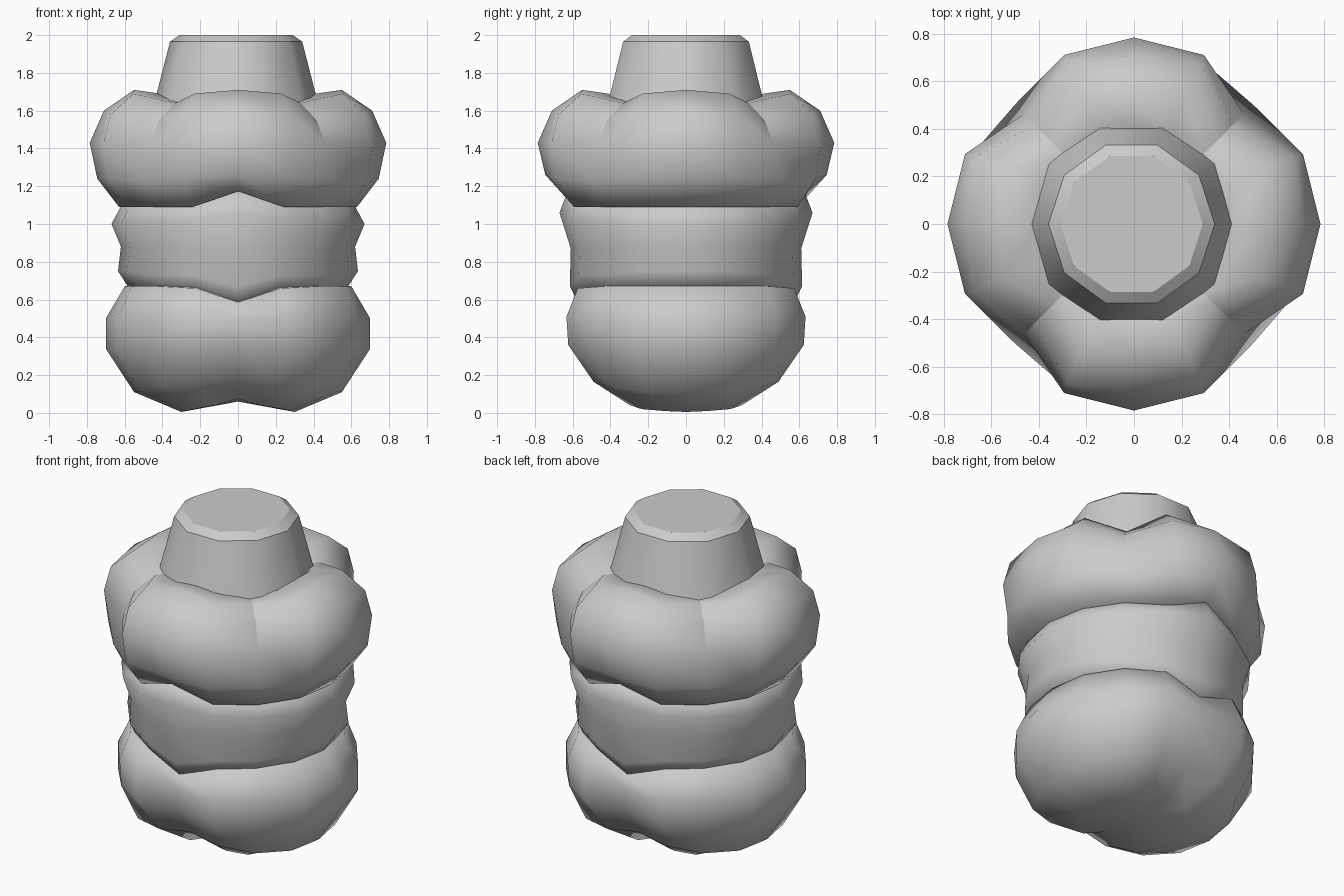
import bpy, bmesh, math

if "Cube" in bpy.data.objects:
    bpy.data.objects.remove(bpy.data.objects["Cube"])


def finish(name, bm, crease=None):
    bmesh.ops.recalc_face_normals(bm, faces=bm.faces)
    for f in bm.faces:
        f.smooth = True
    if crease:
        for e in bm.edges:
            e.smooth = not crease(e)
    me = bpy.data.meshes.new(name)
    bm.to_mesh(me)
    bm.free()
    ob = bpy.data.objects.new(name, me)
    bpy.context.collection.objects.link(ob)
    return ob


def loft(name, profiles, top_z, bottom_z, crease=None):
    """Skin (radius, z) profiles given every 22.5 deg from +x to +y, mirrored to all quadrants."""
    order = [0, 1, 2, 3, 4, 3, 2, 1] * 2
    bm = bmesh.new()
    cols = []
    for i, p in enumerate(order):
        a = math.radians(22.5 * i)
        cols.append([bm.verts.new((r * math.cos(a), r * math.sin(a), z)) for r, z in profiles[p]])
    top, bottom = bm.verts.new((0, 0, top_z)), bm.verts.new((0, 0, bottom_z))
    for i, a in enumerate(cols):
        b = cols[(i + 1) % 16]
        for j in range(len(a) - 1):
            bm.faces.new((a[j], a[j + 1], b[j + 1], b[j]))
        bm.faces.new((top, a[0], b[0]))
        bm.faces.new((bottom, b[-1], a[-1]))
    return finish(name, bm, crease)


# Lower bulge: two rounded halves with a shallow valley between them
loft("lower_bulge", [
    [(.50, .68), (.60, .67), (.70, .50), (.70, .34), (.55, .11), (.30, .005)],
    [(.50, .68), (.61, .67), (.69, .50), (.69, .34), (.56, .115), (.30, .01)],
    [(.50, .68), (.615, .67), (.675, .51), (.665, .35), (.57, .14), (.33, .02)],
    [(.50, .67), (.62, .66), (.685, .51), (.675, .36), (.53, .165), (.32, .04)],
    [(.48, .60), (.575, .585), (.595, .50), (.585, .36), (.47, .19), (.25, .075)],
], .66, .06)

# Waist band: slightly pinched, taller at front and back
waist_x = [(.60, 1.13), (.67, 1.0), (.62, .88), (.635, .75), (.57, .65)]
waist_diag = [(.60, 1.13), (.655, 1.02), (.61, .88), (.615, .73), (.57, .64)]
waist_y = [(.62, 1.19), (.67, 1.06), (.61, .87), (.615, .67), (.56, .56)]
loft("waist_band", [waist_x, waist_x, waist_diag, waist_diag, waist_y], 1.15, .6)

# Upper lobes: four bulges with sharp valleys, notched rim at front and back
mid = [(.30, 1.62), (.42, 1.67), (.60, 1.69), (.73, 1.58), (.77, 1.43), (.745, 1.24), (.64, 1.09), (.55, 1.10)]
lobe = [(.30, 1.62), (.41, 1.69), (.55, 1.71), (.71, 1.60), (.785, 1.43), (.745, 1.24), (.63, 1.09), (.55, 1.10)]
valley = [(.30, 1.62), (.40, 1.64), (.47, 1.64), (.59, 1.55), (.655, 1.42), (.71, 1.23), (.64, 1.09), (.55, 1.10)]
notched = lobe[:5] + [(.745, 1.26), (.65, 1.175), (.55, 1.17)]


def is_valley(e):
    return (all(abs(abs(v.co.x) - abs(v.co.y)) < 1e-4 for v in e.verts)
            and all(v.co.z > 1.4 for v in e.verts))


loft("upper_lobes", [lobe, mid, valley, mid, notched], 1.62, 1.15, is_valley)

# Neck: tapered ten-sided stub with a bevelled top
bm = bmesh.new()
rings = []
for r, z in [(.47, 1.5), (.35, 1.965), (.30, 2.0)]:
    rings.append([bm.verts.new((r * math.cos(math.tau * i / 10) - .01,
                                r * math.sin(math.tau * i / 10), z)) for i in range(10)])
for a, b in zip(rings, rings[1:]):
    for i in range(10):
        k = (i + 1) % 10
        bm.faces.new((a[i], a[k], b[k], b[i]))
bm.faces.new(rings[-1])
bm.faces.new(rings[0][::-1])
finish("neck", bm, lambda e: abs(e.verts[0].co.z - e.verts[1].co.z) < 1e-4)
